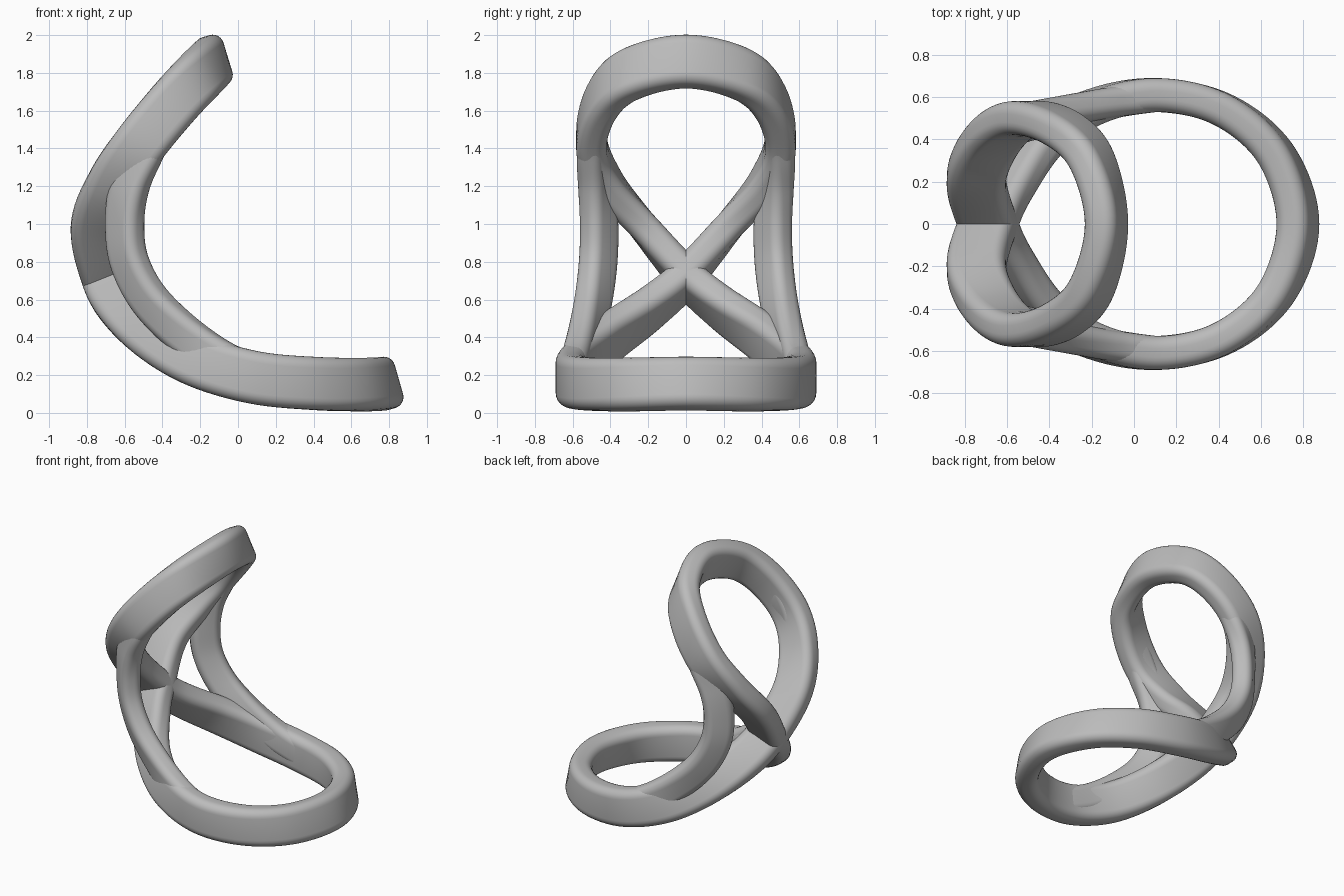
import bpy
import bmesh
from math import cos, sin, pi, radians
from mathutils import Vector

cube = bpy.data.objects.get("Cube")
if cube:
    bpy.data.objects.remove(cube, do_unlink=True)

grey = bpy.data.materials.new("plain_grey")
grey.use_nodes = True
grey.diffuse_color = (0.5, 0.5, 0.5, 1)
grey.node_tree.nodes["Principled BSDF"].inputs["Base Color"].default_value = (0.5, 0.5, 0.5, 1)


def spline(points, closed, steps=10):
    """Catmull-Rom samples through rows of (x, y, z, angle, lean)."""
    rows = [Vector(p) for p in points]
    n = len(rows)
    pick = (lambda i: rows[i % n]) if closed else (lambda i: rows[min(max(i, 0), n - 1)])
    out = []
    for i in range(n if closed else n - 1):
        a, b, c, d = (pick(i + k) for k in (-1, 0, 1, 2))
        for s in range(steps):
            t = s / steps
            out.append(0.5 * (2 * b + (c - a) * t + (2 * a - 5 * b + 4 * c - d) * t ** 2
                              + (3 * b - a - 3 * c + d) * t ** 3))
    if not closed:
        out.append(rows[-1])
    return out


def rounded_section(depth, width, radius, seg=6):
    """Rounded rectangle as (depth, width) offsets."""
    pts = []
    for q, (su, sv) in enumerate(((1, 1), (-1, 1), (-1, -1), (1, -1))):
        for k in range(seg + 1):
            a = (q + k / seg) * pi / 2
            pts.append((su * (depth / 2 - radius) + radius * cos(a),
                        sv * (width / 2 - radius) + radius * sin(a)))
    return pts


def sweep(name, points, section, closed):
    """Sweep a section along a path, its depth axis set by angle and lean."""
    path = spline(points, closed)
    n = len(path)
    bm = bmesh.new()
    rings = []
    for i, row in enumerate(path):
        nxt = path[(i + 1) % n] if closed else path[min(i + 1, n - 1)]
        prv = path[i - 1] if closed else path[max(i - 1, 0)]
        tangent = Vector((nxt - prv)[:3]).normalized()
        d = Vector((cos(radians(row[3])), row[4], sin(radians(row[3]))))
        d = (d - tangent * d.dot(tangent)).normalized()
        w = tangent.cross(d)
        centre = Vector(row[:3])
        rings.append([bm.verts.new(centre + d * u + w * v) for u, v in section])
    m = len(section)
    for i in range(n if closed else n - 1):
        a, b = rings[i], rings[(i + 1) % n]
        for k in range(m):
            bm.faces.new((a[k], a[(k + 1) % m], b[(k + 1) % m], b[k]))
    if not closed:
        bm.faces.new(rings[0])
        bm.faces.new(rings[-1])
    bmesh.ops.recalc_face_normals(bm, faces=bm.faces)
    mesh = bpy.data.meshes.new(name)
    bm.to_mesh(mesh)
    bm.free()
    mesh.materials.append(grey)
    obj = bpy.data.objects.new(name, mesh)
    bpy.context.collection.objects.link(obj)
    bpy.ops.object.select_all(action="DESELECT")
    obj.select_set(True)
    bpy.context.view_layer.objects.active = obj
    bpy.ops.object.shade_smooth_by_angle(angle=radians(40))


def mirrored(points):
    return [(x, -y, z, a, -k) for x, y, z, a, k in points]


# Figure-eight loop: from the top, through the crossing, to the base tip
strand = [(x, y, z, a, 0) for x, y, z, a in (
    (-.13, 0, 1.86, 107),
    (-.20, .30, 1.79, 115),
    (-.34, .45, 1.64, 130),
    (-.52, .50, 1.42, 145),
    (-.66, .41, 1.21, 162),
    (-.745, .22, .98, 182),
    (-.69, 0, .72, 202),
    (-.60, -.18, .56, 215),
    (-.43, -.40, .40, 235),
    (-.20, -.55, .27, 250),
    (.10, -.61, .185, 263),
    (.42, -.54, .155, 274),
    (.67, -.33, .15, 281),
    (.775, 0, .155, 286))]
loop = strand + mirrored(strand)[-2:0:-1]
sweep("figure_eight_loop", loop, rounded_section(.28, .16, .06), True)

# Side struts joining the upper loop to the base ring
strut = [
    (-.40, .48, 1.55, 140, 0),
    (-.50, .495, 1.38, 150, -.2),
    (-.575, .475, 1.2, 165, -.6),
    (-.60, .46, 1.0, 180, -.9),
    (-.575, .465, .8, 195, -.9),
    (-.47, .49, .6, 215, -.7),
    (-.29, .53, .42, 235, -.4),
    (-.09, .575, .28, 250, -.1),
    (.12, .605, .19, 263, 0)]
strut_section = rounded_section(.21, .145, .055)
sweep("back_strut", strut, strut_section, False)
sweep("front_strut", mirrored(strut), strut_section, False)
